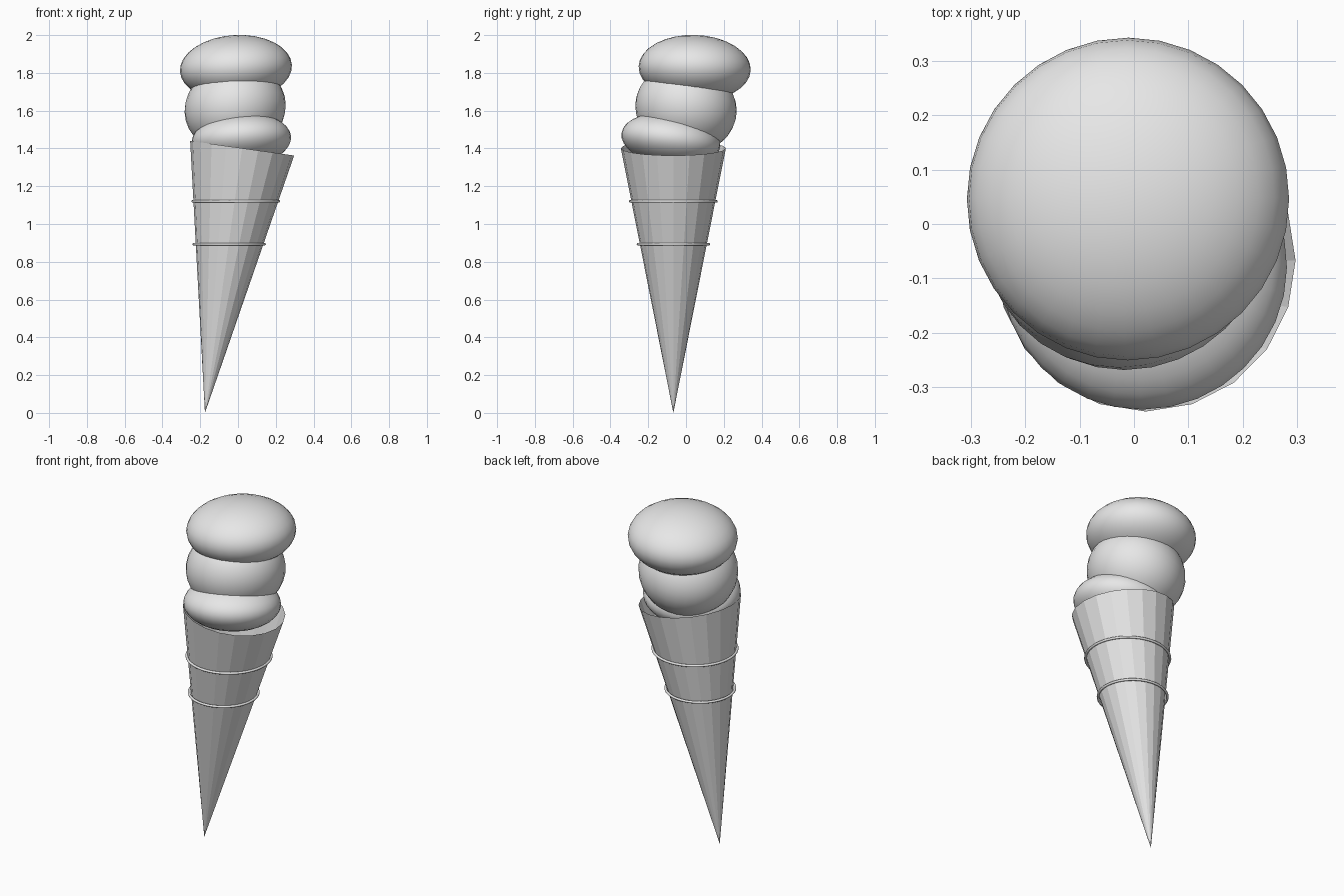
import bpy
from math import radians
from mathutils import Matrix, Vector

cube = bpy.data.objects.get("Cube")
if cube:
    bpy.data.objects.remove(cube, do_unlink=True)

# One plain grey for every part
grey = bpy.data.materials.new("light_grey")
grey.use_nodes = True
grey.diffuse_color = (0.8, 0.8, 0.8, 1)
grey.node_tree.nodes["Principled BSDF"].inputs["Base Color"].default_value = (0.8, 0.8, 0.8, 1)


def finish(name, smooth):
    obj = bpy.context.object
    obj.name = name
    obj.data.materials.append(grey)
    if smooth:
        bpy.ops.object.shade_smooth()
    return obj


# Open wafer cone, leaning toward +x from its tip
TIP = Vector((-0.175, -0.067, 0))
LENGTH, RIM = 1.415, 0.278
bpy.ops.mesh.primitive_cone_add(vertices=20, radius1=0, radius2=RIM,
                                depth=LENGTH, end_fill_type='NOTHING')
cone = finish("wafer_cone", False)
cone.data.transform(Matrix.Translation((0, 0, LENGTH / 2)))
cone.location = TIP
cone.rotation_euler = (0, radians(8), 0)

# Thin level bands around the cone
for name, x, z, radius in (("lower_band", -0.047, 0.893, 0.187),
                           ("upper_band", -0.012, 1.12, 0.228)):
    bpy.ops.mesh.primitive_torus_add(major_radius=radius, minor_radius=0.007,
                                     major_segments=48, minor_segments=12,
                                     location=(x, TIP.y, z))
    finish(name, True)

# Squashed scoops, each tipped a little differently: centre, radius, half height, tilt
scoops = (
    ("bottom_scoop", (0.018, -0.08, 1.445), 0.264, 0.14, (-8, -4)),
    ("middle_scoop", (-0.015, 0, 1.613), 0.27, 0.235, (-12, -14)),
    ("top_scoop", (-0.011, 0.046, 1.825), 0.297, 0.175, (-2, -3.5)),
)
for name, centre, radius, height, (tilt_x, tilt_y) in scoops:
    bpy.ops.mesh.primitive_uv_sphere_add(segments=32, ring_count=16, radius=1,
                                         location=centre)
    scoop = finish(name, True)
    scoop.scale = (radius, radius, height)
    scoop.rotation_euler = (radians(tilt_x), radians(tilt_y), 0)
